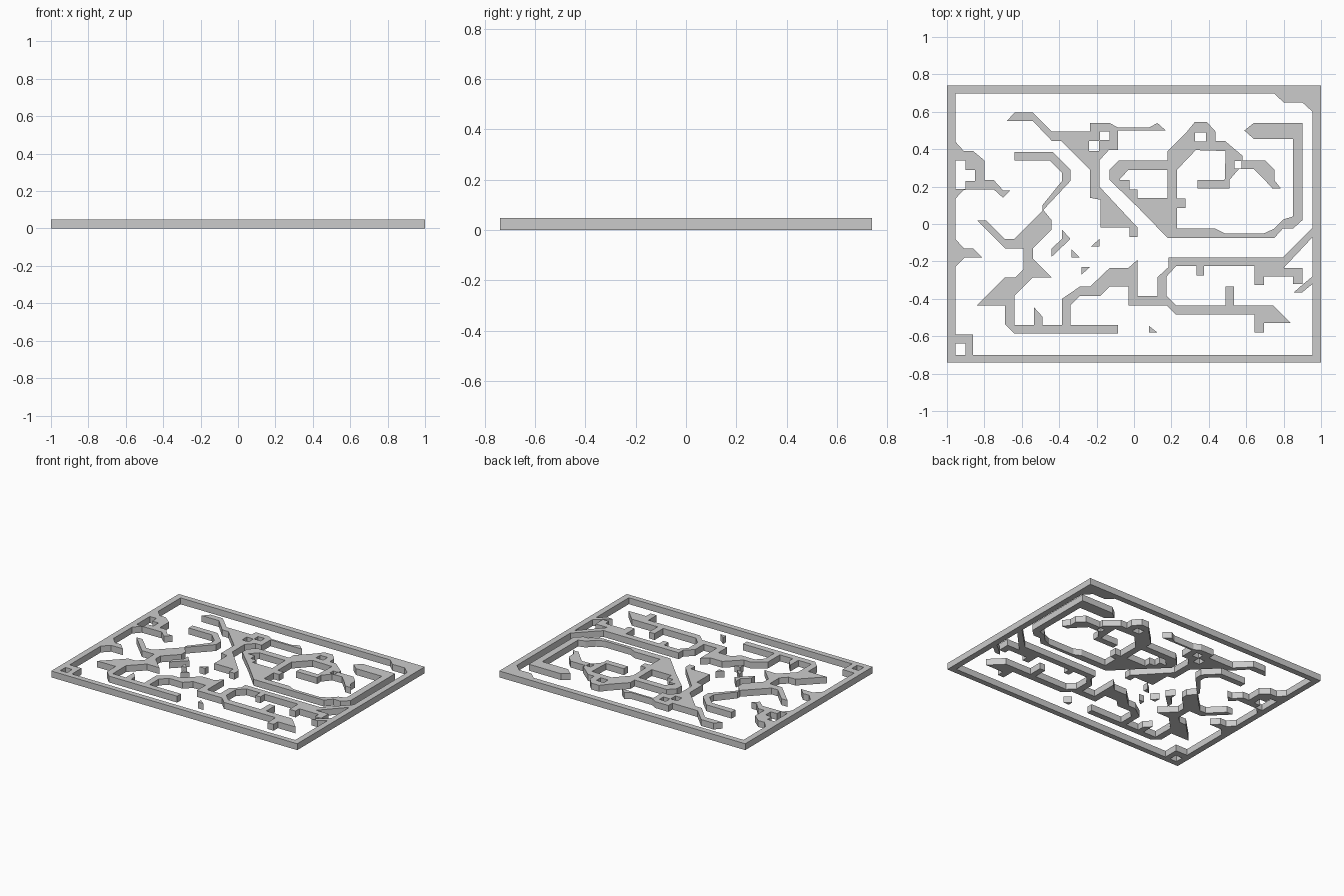
import bpy

H = 0.047  # plate thickness


def rect(x0, y0, x1, y1):
    return [(x0, y0), (x1, y0), (x1, y1), (x0, y1)]


def wall(name, *loops):
    """Extrude a flat profile; the first loop is the outline, others are holes."""
    cu = bpy.data.curves.new(name, 'CURVE')
    cu.dimensions = '2D'
    cu.fill_mode = 'BOTH'
    cu.extrude = H / 2
    for pts in loops:
        s = cu.splines.new('POLY')
        s.points.add(len(pts) - 1)
        for p, (x, y) in zip(s.points, pts):
            p.co = (x, y, H / 2, 1)
        s.use_cyclic_u = True
    tmp = bpy.data.objects.new(name + "_profile", cu)
    bpy.context.collection.objects.link(tmp)
    dg = bpy.context.evaluated_depsgraph_get()
    mesh = bpy.data.meshes.new_from_object(tmp.evaluated_get(dg))
    bpy.data.objects.remove(tmp)
    zs = [v.co.z for v in mesh.vertices]
    for v in mesh.vertices:
        v.co.z -= min(zs)
    for f in mesh.polygons:
        f.use_smooth = False
    ob = bpy.data.objects.new(name, mesh)
    bpy.context.collection.objects.link(ob)
    return ob


# Border frame and the bits growing from it
wall("frame", rect(-1, -.74, 1, .74), rect(-.955, -.70, .955, .697))
wall("frame_corner_top_right",
     [(.75, .697), (.955, .697), (.955, .60), (.90, .65), (.80, .65)])
wall("frame_corner_bottom_left",
     [(-.955, -.59), (-.86, -.59), (-.86, -.70), (-.90, -.70), (-.90, -.64), (-.955, -.64)])
wall("frame_branch_upper_left",
     [(-.955, .44), (-.91, .39), (-.86, .39), (-.80, .34), (-.80, .235), (-.75, .235),
      (-.70, .18), (-.66, .18), (-.70, .14), (-.75, .185), (-.91, .183), (-.955, .135),
      (-.955, .187), (-.90, .187), (-.90, .23), (-.85, .23), (-.85, .29), (-.90, .29),
      (-.90, .34), (-.955, .34)])
wall("frame_branch_lower_left",
     [(-.955, -.08), (-.91, -.13), (-.86, -.13), (-.81, -.18), (-.905, -.18), (-.955, -.23)])
wall("frame_branch_right",
     [(.955, -.28), (.90, -.325), (.855, -.365), (.90, -.365), (.955, -.32)])

# Long wall in the lower right
wall("lower_right_wall",
     [(.185, -.18), (.795, -.18), (.955, -.02), (.955, -.07), (.80, -.235), (.90, -.235),
      (.90, -.32), (.85, -.32), (.85, -.28), (.695, -.28), (.695, -.325), (.645, -.325),
      (.645, -.225), (.375, -.225), (.375, -.275), (.335, -.275), (.335, -.225),
      (.225, -.225), (.175, -.28), (.175, -.385), (.225, -.435), (.49, -.435),
      (.49, -.335), (.535, -.335), (.535, -.435), (.745, -.435), (.84, -.53),
      (.695, -.53), (.695, -.58), (.645, -.58), (.645, -.485), (.225, -.485),
      (.175, -.435), (.02, -.435), (.02, -.385), (.125, -.385), (.125, -.285), (.185, -.23)])
wall("lower_centre_wall",
     [(.02, -.435), (-.03, -.435), (-.03, -.335), (-.13, -.335), (-.18, -.385),
      (-.29, -.385), (-.34, -.435), (-.34, -.54), (-.385, -.54), (-.385, -.40),
      (-.29, -.335), (-.235, -.335), (-.13, -.235), (-.03, -.235), (.02, -.19)])

# Winding wall on the left
wall("left_wall",
     [(-.085, -.54), (-.085, -.585), (-.64, -.585), (-.69, -.535), (-.69, -.435),
      (-.84, -.435), (-.69, -.285), (-.635, -.285), (-.59, -.24), (-.59, -.13),
      (-.69, -.13), (-.84, .02), (-.79, .02), (-.69, -.08), (-.64, -.08), (-.49, .07),
      (-.49, .10), (-.385, .23), (-.385, .275), (-.45, .34), (-.64, .34), (-.64, .385),
      (-.435, .385), (-.34, .29), (-.34, .23), (-.485, .075), (-.44, .02), (-.44, -.03),
      (-.54, -.13), (-.54, -.185), (-.44, -.285), (-.54, -.285), (-.64, -.385),
      (-.64, -.54), (-.535, -.54), (-.535, -.445), (-.49, -.495), (-.49, -.54)])

# Branching wall at top centre
wall("top_centre_wall",
     [(-.68, .55), (-.64, .595), (-.54, .595), (-.44, .495), (-.235, .495), (-.235, .54),
      (-.13, .54), (-.085, .515), (.08, .515), (.125, .54), (.17, .50), (-.085, .50),
      (-.085, .395), (-.135, .395), (-.185, .34), (-.185, .20), (.02, -.02), (.02, -.07),
      (-.025, -.07), (-.025, -.02), (-.18, -.02), (-.18, .13), (-.235, .14),
      (-.235, .29), (-.39, .445), (-.44, .445), (-.54, .55)],
     rect(-.24, .39, -.187, .445), rect(-.183, .448, -.13, .495))

# Spiral wall on the right
wall("spiral_wall",
     [(-.13, .29), (-.08, .34), (.18, .34), (.18, .39), (.28, .49), (.325, .545),
      (.39, .545), (.435, .495), (.435, .445), (.485, .445), (.58, .365), (.58, .34),
      (.70, .34), (.75, .29), (.75, .235), (.785, .19), (.74, .19), (.69, .245),
      (.64, .295), (.56, .293), (.51, .235), (.51, .19), (.34, .19), (.34, .235),
      (.485, .235), (.49, .39), (.33, .395), (.23, .29), (.23, .135), (.275, .135),
      (.275, .085), (.23, .085), (.23, -.025), (.435, -.025), (.485, -.05), (.695, -.05),
      (.75, -.025), (.80, .025), (.85, .04), (.85, .455), (.64, .455), (.59, .50),
      (.64, .54), (.85, .54), (.90, .54), (.90, .02), (.85, -.025), (.795, -.025),
      (.75, -.075), (.18, -.075), (.02, .09), (-.13, .235)],
     [(-.03, .29), (.18, .29), (.18, .14), (.02, .14), (.02, .185), (-.025, .185),
      (-.025, .235), (-.08, .235)],
     rect(.325, .44, .385, .49), rect(.538, .298, .575, .338))

# Loose chips
chips = [
    [(-.385, -.03), (-.34, -.08), (-.44, -.175), (-.44, -.13), (-.385, -.08)],
    [(-.335, -.135), (-.29, -.18), (-.335, -.18)],
    [(-.185, -.08), (-.185, -.12), (-.23, -.12)],
    [(-.28, -.23), (-.235, -.23), (-.28, -.27)],
    [(.08, -.545), (.125, -.58), (.08, -.58)],
]
for i, pts in enumerate(chips):
    wall(f"chip_{i + 1}", pts)
